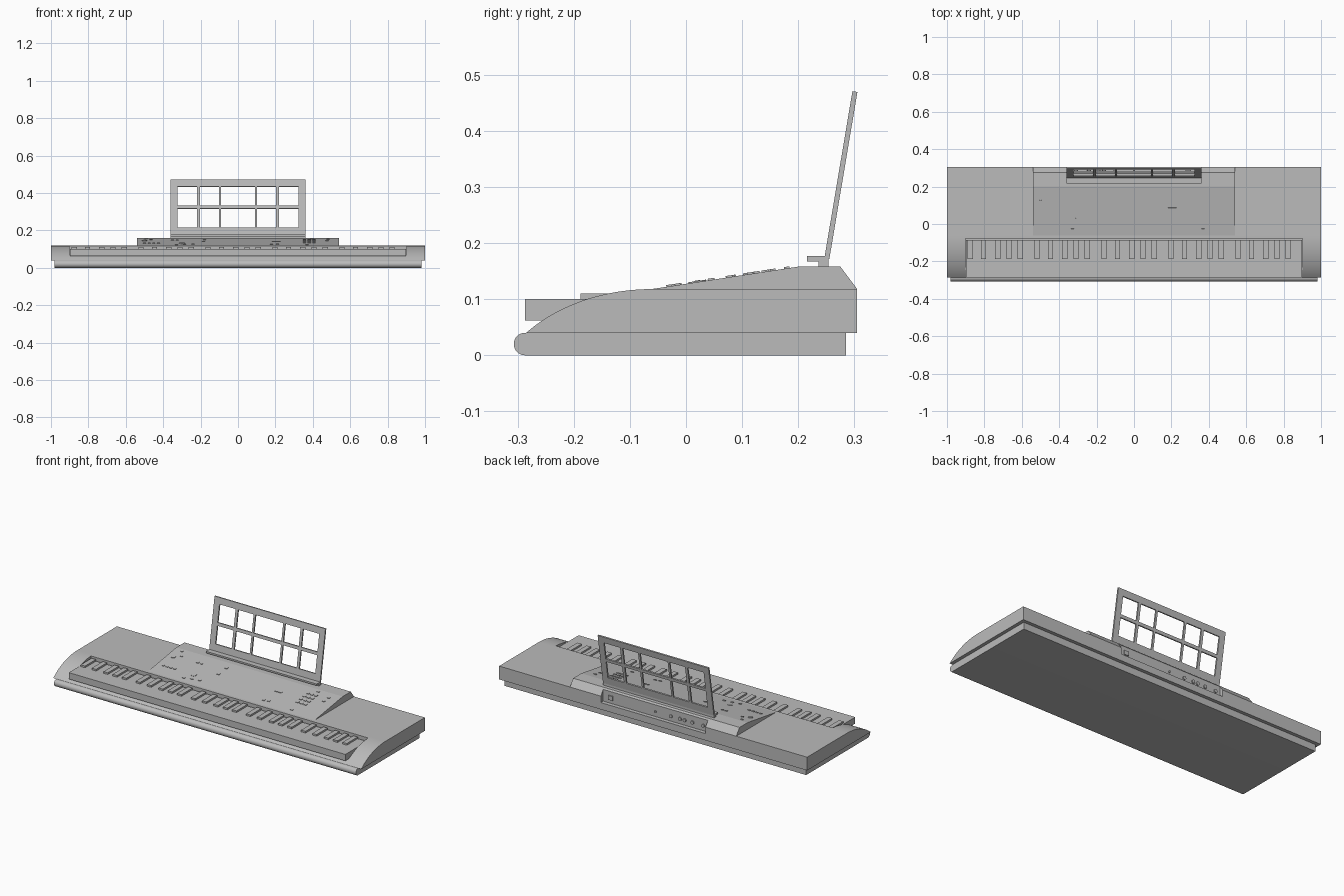
import bpy, bmesh, math
from mathutils import Matrix, Vector

cube = bpy.data.objects.get("Cube")
if cube:
    bpy.data.objects.remove(cube, do_unlink=True)

grey = bpy.data.materials.new("plain grey")
grey.use_nodes = True
grey.diffuse_color = (0.5, 0.5, 0.5, 1)
grey.node_tree.nodes["Principled BSDF"].inputs["Base Color"].default_value = (0.5, 0.5, 0.5, 1)


def finish(bm, name):
    bmesh.ops.recalc_face_normals(bm, faces=bm.faces)
    mesh = bpy.data.meshes.new(name)
    bm.to_mesh(mesh)
    bm.free()
    obj = bpy.data.objects.new(name, mesh)
    bpy.context.collection.objects.link(obj)
    mesh.materials.append(grey)
    return obj


def activate(obj):
    bpy.ops.object.select_all(action='DESELECT')
    obj.select_set(True)
    bpy.context.view_layer.objects.active = obj


def smooth(obj):
    activate(obj)
    bpy.ops.object.shade_smooth_by_angle(angle=math.radians(30))


def extrude_profile(name, points, half_width):
    """Sweep a (y, z) outline along x."""
    bm = bmesh.new()
    face = bm.faces.new([bm.verts.new((-half_width, y, z)) for y, z in points])
    geom = bmesh.ops.extrude_face_region(bm, geom=[face])["geom"]
    verts = [g for g in geom if isinstance(g, bmesh.types.BMVert)]
    bmesh.ops.translate(bm, verts=verts, vec=(2 * half_width, 0, 0))
    return finish(bm, name)


def add_box(bm, low, high):
    low, high = Vector(low), Vector(high)
    mat = Matrix.Translation((low + high) / 2) @ Matrix.Diagonal((high - low).to_4d())
    bmesh.ops.create_cube(bm, size=1, matrix=mat)


def box(name, low, high):
    bm = bmesh.new()
    add_box(bm, low, high)
    return finish(bm, name)


def cut(obj, low, high):
    cutter = box("cutter", low, high)
    cutter.hide_render = True
    mod = obj.modifiers.new("cut", 'BOOLEAN')
    mod.operation, mod.solver, mod.object = 'DIFFERENCE', 'EXACT', cutter
    activate(obj)
    bpy.ops.object.modifier_apply(modifier=mod.name)
    bpy.data.objects.remove(cutter, do_unlink=True)


# Base with a rounded front lip
lip = [(-0.287 - 0.02 * math.sin(a), 0.02 - 0.02 * math.cos(a))
       for a in (math.pi * i / 16 for i in range(17))]
base = extrude_profile("base", lip + [(0.285, 0.04), (0.285, 0)], 0.98)
smooth(base)


# Upper body with a curved front
def curve(t):
    p = [Vector(q) for q in ((-0.285, 0.04), (-0.23, 0.088), (-0.15, 0.118), (-0.06, 0.118))]
    s = 1 - t
    return tuple(p[0] * s**3 + p[1] * 3 * s * s * t + p[2] * 3 * s * t * t + p[3] * t**3)


body = extrude_profile("body", [curve(i / 20) for i in range(21)]
                       + [(0.305, 0.118), (0.305, 0.04)], 1)
cut(body, (-0.9, -0.4, 0.068), (0.9, -0.078, 0.3))

# Raised control console
console = extrude_profile("console", [(-0.068, 0.117), (0.2, 0.158), (0.275, 0.158),
                                      (0.305, 0.118), (0.29, 0.1), (-0.068, 0.1)], 0.54)

# Rear connector recess
for part in (body, console):
    cut(part, (-0.34, 0.282, 0.08), (0.34, 0.4, 0.3))
smooth(body)

# Keyboard: one white slab with groups of two and three black keys
box("white_keys", (-0.898, -0.287, 0.062), (0.898, -0.086, 0.1))
bm = bmesh.new()
for octave in range(5):
    for start, offsets in ((-0.84, (-0.036, 0.036)), (-0.668, (-0.06, 0, 0.06))):
        for dx in offsets:
            x = start + octave * 0.358 + dx
            add_box(bm, (x - 0.014, -0.188, 0.095), (x + 0.014, -0.086, 0.11))
finish(bm, "black_keys")

# Console buttons, tilted to follow its slope
slope = math.atan2(0.041, 0.268)


def on_slope(x, y):
    z = 0.117 + (y + 0.068) * math.tan(slope)
    return Matrix.Translation((x, y, z)) @ Matrix.Rotation(slope, 4, 'X')


def buttons(name, spots, w, d, h=0.003):
    bm = bmesh.new()
    for x, y in spots:
        bmesh.ops.create_cube(bm, size=1, matrix=on_slope(x, y) @ Matrix.Diagonal((w, d, 2 * h, 1)))
    finish(bm, name)


def knobs(name, spots, radius, h=0.003):
    bm = bmesh.new()
    for x, y in spots:
        bmesh.ops.create_cone(bm, cap_ends=True, segments=20, radius1=radius, radius2=radius,
                              depth=2 * h, matrix=on_slope(x, y))
    smooth(finish(bm, name))


buttons("left_row_buttons", [(-0.5 + 0.025 * i, 0.02) for i in range(4)], 0.014, 0.01)
buttons("upper_left_buttons", [(-0.49, 0.18), (-0.465, 0.14), (-0.35, 0.126), (-0.325, 0.126)],
        0.014, 0.01)
buttons("center_left_buttons", [(-0.18, 0.15), (-0.185, 0.083)], 0.016, 0.012)
buttons("lower_left_buttons", [(-0.33, -0.03), (-0.285, -0.02), (-0.24, -0.013)], 0.016, 0.01)
buttons("number_pad", [(0.355 + 0.026 * i, 0.045 + 0.032 * j) for i in range(3) for j in range(4)],
        0.017, 0.012)
buttons("slot_button", [(0.205, 0.083)], 0.045, 0.008)
buttons("lower_right_buttons", [(0.18, -0.02), (0.21, -0.015), (0.37, -0.03)], 0.016, 0.01)
buttons("far_right_buttons", [(0.395, 0.18), (0.48, 0.155), (0.475, 0.115)], 0.016, 0.01)
knobs("volume_knob", [(-0.5, 0.115)], 0.013)
knobs("selector_dial", [(-0.3, 0.02)], 0.016, 0.002)

# Rear sockets
bm = bmesh.new()
for x in (0, -0.1, -0.16, -0.19, -0.24, -0.31):
    r = 0.006 if x == 0 else 0.01
    bmesh.ops.create_cone(bm, cap_ends=True, segments=20, radius1=r, radius2=r, depth=0.012,
                          matrix=Matrix.Translation((x, 0.282, 0.11)) @ Matrix.Rotation(math.pi / 2, 4, 'X'))
smooth(finish(bm, "rear_sockets"))
box("rear_port", (0.275, 0.278, 0.1), (0.305, 0.288, 0.125))

# Music stand: ledge, then a tilted frame with two rows of five windows
extrude_profile("stand_ledge", [(0.236, 0.155), (0.236, 0.167), (0.216, 0.167), (0.216, 0.177),
                                (0.254, 0.177), (0.254, 0.155)], 0.36)
half = [0.09, 0.102, 0.203, 0.219, 0.324, 0.36]
xs = [-x for x in reversed(half)] + half
zs = [0.172, 0.214, 0.315, 0.333, 0.433, 0.47]
bm = bmesh.new()
grid = [[bm.verts.new((x, 0.251 + (z - 0.172) * 0.168, z)) for x in xs] for z in zs]
for j in range(len(zs) - 1):
    for i in range(len(xs) - 1):
        if not (i % 2 and j % 2):
            bm.faces.new((grid[j][i], grid[j][i + 1], grid[j + 1][i + 1], grid[j + 1][i]))
stand = finish(bm, "music_stand")
solid = stand.modifiers.new("thickness", 'SOLIDIFY')
solid.thickness, solid.offset = 0.009, 0
